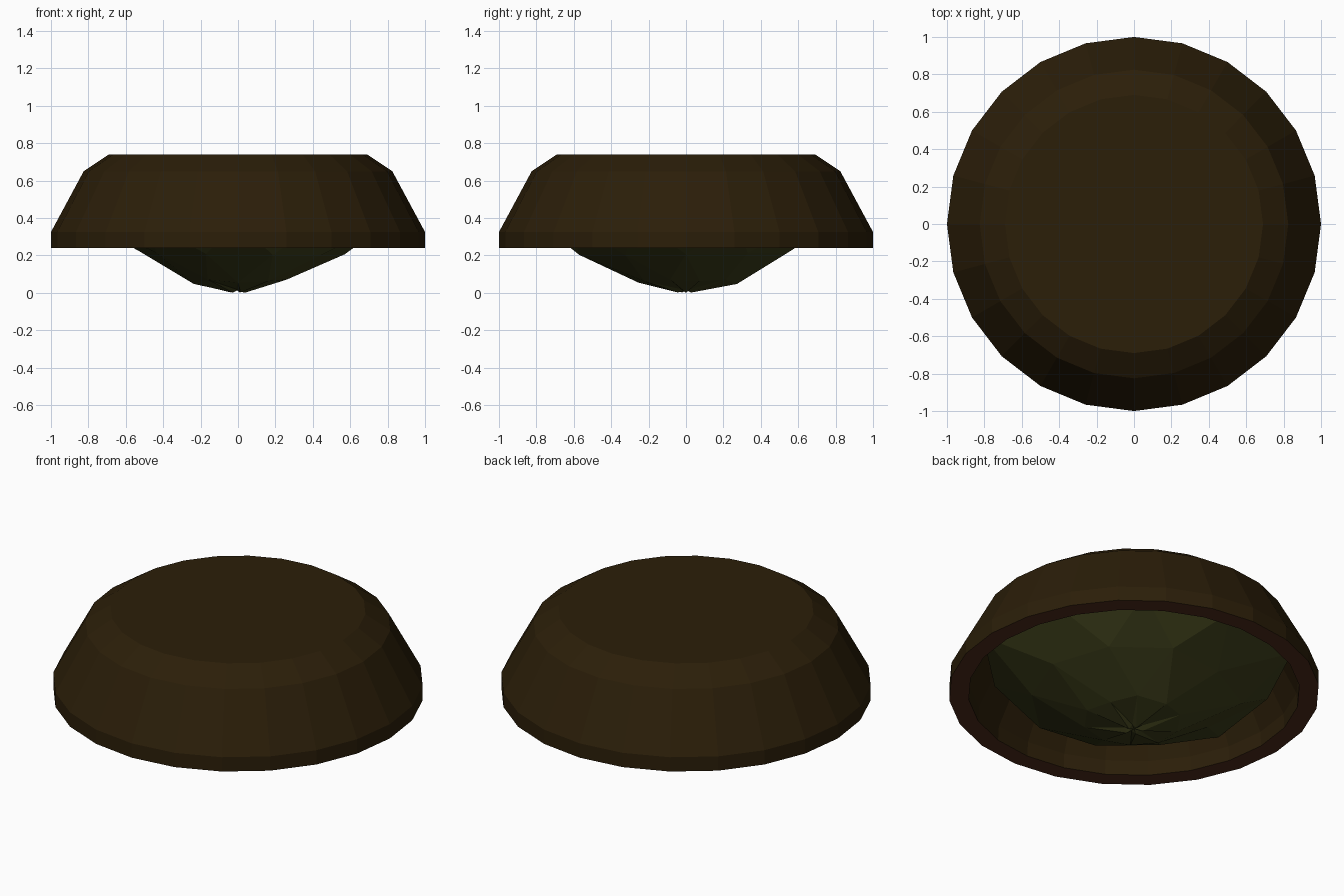
import bpy, bmesh, math, random

if "Cube" in bpy.data.objects:
    bpy.data.objects.remove(bpy.data.objects["Cube"])
random.seed(4)


def material(name, rgb):
    m = bpy.data.materials.new(name)
    m.diffuse_color = (*rgb, 1)
    m.use_nodes = True
    m.node_tree.nodes["Principled BSDF"].inputs["Base Color"].default_value = m.diffuse_color
    return m


def finish(bm, name, mats):
    mesh = bpy.data.meshes.new(name)
    bm.to_mesh(mesh)
    bm.free()
    ob = bpy.data.objects.new(name, mesh)
    for m in mats:
        mesh.materials.append(m)
    bpy.context.collection.objects.link(ob)
    return ob


def skin(bm, a, b, mat=0):
    n = len(a)
    for i in range(n):
        j = (i + 1) % n
        bm.faces.new((a[i], a[j], b[j], b[i])).material_index = mat


brown = material("olive brown", (0.024, 0.013, 0.0026))
red = material("rim red brown", (0.076, 0.025, 0.0105))
green = material("dark moss green", (0.044, 0.046, 0.010))

# Upturned bowl: inner wall, rim, outer wall, flat top
profile = [(0.66, 0.66), (0.74, 0.62), (0.89, 0.325), (0.895, 0.24),
           (1.0, 0.24), (1.0, 0.325), (0.825, 0.65), (0.69, 0.74)]
bm = bmesh.new()
rings = [[bm.verts.new((r * math.cos(i * math.tau / 24), r * math.sin(i * math.tau / 24), z))
          for i in range(24)] for r, z in profile]
for k in range(len(rings) - 1):
    skin(bm, rings[k], rings[k + 1], 1 if k == 3 else 0)
bm.faces.new(rings[-1])
bm.faces.new(rings[0])
bmesh.ops.recalc_face_normals(bm, faces=bm.faces)
finish(bm, "bowl", [brown, red])

# Irregular faceted mound hanging inside, with star creases round its tip
bm = bmesh.new()
N = 10
tip = bm.verts.new((0, 0, 0.015))


def ring(r, z, turn, jr, jz):
    out = []
    for i in range(N):
        a = (i + turn) * math.tau / N
        q = r + random.uniform(-jr, jr)
        out.append(bm.verts.new((q * math.cos(a), q * math.sin(a),
                                 z + random.uniform(-jz, jz))))
    return out


def zigzag(a, b):
    # b is turned half a step ahead of a
    for i in range(N):
        j = (i + 1) % N
        bm.faces.new((a[i], a[j], b[i]))
        bm.faces.new((b[i], a[j], b[j]))


r1 = ring(0.04, 0.01, 0, 0.01, 0.005)
for i in range(0, N, 2):
    r1[i].co.z = 0.002 if i else 0.0
    r1[i + 1].co.z = 0.02
r2 = ring(0.25, 0.06, 0.5, 0.03, 0.015)
r3 = ring(0.56, 0.215, 1.0, 0.04, 0.02)
r4 = ring(0.83, 0.38, 1.5, 0.06, 0.02)
r5 = ring(0.60, 0.45, 2.0, 0.02, 0.01)
for i in range(N):
    bm.faces.new((tip, r1[i], r1[(i + 1) % N]))
for a, b in ((r1, r2), (r2, r3), (r3, r4), (r4, r5)):
    zigzag(a, b)
bm.faces.new(r5)
bmesh.ops.recalc_face_normals(bm, faces=bm.faces)
finish(bm, "mound", [green])
